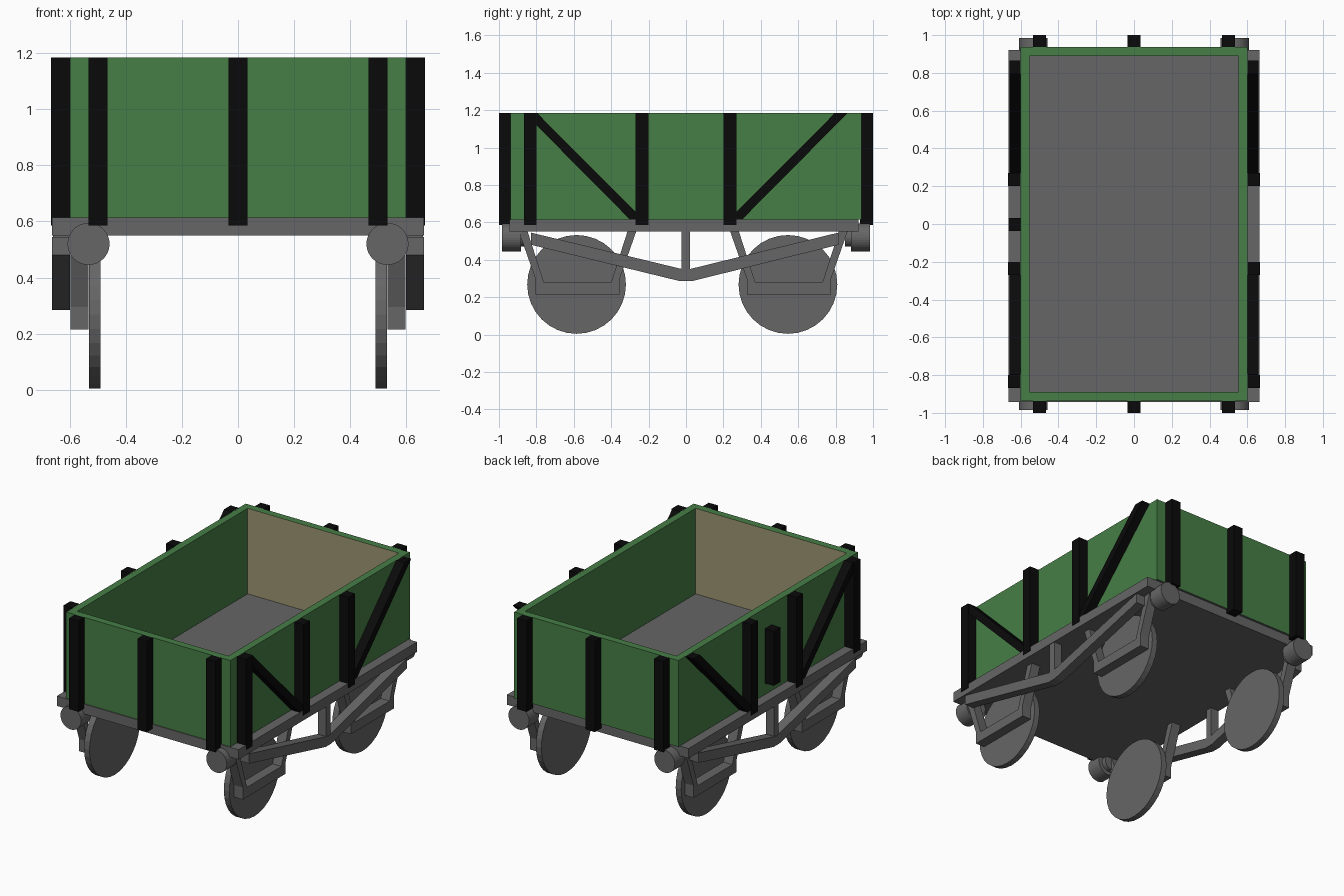
import bpy
import bmesh
from math import radians
from mathutils import Matrix, Vector

if "Cube" in bpy.data.objects:
    bpy.data.objects.remove(bpy.data.objects["Cube"], do_unlink=True)


def material(name, rgb):
    mat = bpy.data.materials.new(name)
    mat.use_nodes = True
    mat.diffuse_color = (*rgb, 1)
    mat.node_tree.nodes["Principled BSDF"].inputs["Base Color"].default_value = (*rgb, 1)
    return mat


GREEN = material("wagon green", (0.063, 0.21, 0.061))
GREY = material("frame grey", (0.133, 0.133, 0.133))
BLACK = material("strap black", (0.003, 0.003, 0.003))
TAN = material("inner wood", (0.337, 0.305, 0.171))


def finish(name, bm, *mats):
    bmesh.ops.recalc_face_normals(bm, faces=bm.faces)
    mesh = bpy.data.meshes.new(name)
    bm.to_mesh(mesh)
    bm.free()
    for mat in mats:
        mesh.materials.append(mat)
    obj = bpy.data.objects.new(name, mesh)
    bpy.context.scene.collection.objects.link(obj)
    return obj


def add_box(bm, lo, hi):
    lo, hi = Vector(lo), Vector(hi)
    place = Matrix.Translation((lo + hi) / 2) @ Matrix.Diagonal((*(hi - lo), 1))
    return bmesh.ops.create_cube(bm, size=1, matrix=place)


def box(name, lo, hi, mat):
    bm = bmesh.new()
    add_box(bm, lo, hi)
    return finish(name, bm, mat)


def plate(name, outline, x0, x1, mat):
    """Extrude a side outline of (y, z) points from x0 to x1."""
    bm = bmesh.new()
    face = bm.faces.new([bm.verts.new((x0, y, z)) for y, z in outline])
    ext = bmesh.ops.extrude_face_region(bm, geom=[face])
    moved = [v for v in ext["geom"] if isinstance(v, bmesh.types.BMVert)]
    bmesh.ops.translate(bm, verts=moved, vec=(x1 - x0, 0, 0))
    return finish(name, bm, mat)


def cylinder(name, centre, radius, depth, axis, mat):
    bm = bmesh.new()
    turn = Matrix.Rotation(radians(90), 4, "Y" if axis == "x" else "X")
    bmesh.ops.create_cone(bm, cap_ends=True, segments=32, radius1=radius, radius2=radius,
                          depth=depth, matrix=Matrix.Translation(centre) @ turn)
    return finish(name, bm, mat)


# Open box body: sunken top, wood inside, grey floor
FLOOR, RIM = 0.615, 1.185
bm = bmesh.new()
add_box(bm, (-0.6, -0.937, FLOOR), (0.6, 0.937, RIM))
bm.normal_update()
top = max(bm.faces, key=lambda f: f.calc_center_median().z)
bmesh.ops.inset_region(bm, faces=[top], thickness=0.067)
ext = bmesh.ops.extrude_face_region(bm, geom=[top])
bmesh.ops.delete(bm, geom=[top], context="FACES_ONLY")
for v in ext["geom"]:
    if isinstance(v, bmesh.types.BMVert):
        v.co.z = FLOOR + 0.005
for f in bm.faces:
    c = f.calc_center_median()
    inside = abs(c.x) < 0.55 and abs(c.y) < 0.9
    if inside and c.z < RIM - 0.01:
        f.material_index = 1 if c.z > FLOOR + 0.1 else 2
finish("wagon_body", bm, GREEN, TAN, GREY)

# Chassis slab
box("chassis", (-0.664, -0.943, 0.55), (0.664, 0.922, FLOOR), GREY)

# End posts
for end, s in (("front", -1), ("back", 1)):
    for i, x in enumerate((-0.5, 0, 0.5)):
        y0, y1 = sorted((s * 0.93, s))
        box(f"{end}_post_{i + 1}", (x - 0.034, y0, 0.585), (x + 0.034, y1, RIM), BLACK)

brace = [(0.27, 0.585), (0.865, RIM), (0.797, RIM), (0.235, 0.62), (0.235, 0.585)]
truss = [(-0.83, 0.545), (-0.83, 0.48), (-0.03, 0.285), (0.03, 0.285),
         (0.815, 0.48), (0.815, 0.545), (0, 0.345)]
# Half of the axle guard, mirrored to a full hanger around the wheel centre
half_guard = [(0.317, 0.56), (0.27, 0.56), (0.18, 0.28)]
guard_foot = [(0.224, 0.215), (0.224, 0.295)]

for side, s in (("left", 1), ("right", -1)):
    # Side posts and diagonal braces
    for i, y in enumerate((-0.833, -0.235, 0.235)):
        x0, x1 = sorted((s * 0.59, s * 0.667))
        box(f"{side}_side_post_{i + 1}", (x0, y - 0.034, 0.585), (x1, y + 0.034, RIM), BLACK)
    for end, t in (("front", -1), ("back", 1)):
        plate(f"{side}_{end}_brace", [(t * y, z) for y, z in brace],
              s * 0.59, s * 0.66, BLACK)

    # Truss rod with its centre strut
    plate(f"{side}_truss", truss, s * 0.6, s * 0.663, GREY)
    x0, x1 = sorted((s * 0.602, s * 0.66))
    box(f"{side}_truss_strut", (x0, -0.024, 0.32), (x1, 0.022, 0.56), GREY)

    # Wheels, axle guards and buffers
    for end, t, yc in (("front", -1, -0.58), ("back", 1, 0.55)):
        wy = yc - 0.005
        cylinder(f"{side}_{end}_wheel", (s * 0.511, wy, 0.268), 0.264, 0.04, "x", GREY)
        half = guard_foot + half_guard
        guard = [(yc + y, z) for y, z in half] + [(yc - y, z) for y, z in reversed(half)]
        plate(f"{side}_{end}_axle_guard", guard, s * 0.533, s * 0.598, GREY)
        cylinder(f"{side}_{end}_buffer_head", (s * 0.533, t * 0.933, 0.52),
                 0.075, 0.104, "y", GREY)
        cylinder(f"{side}_{end}_buffer_stem", (s * 0.533, t * 0.88, 0.52),
                 0.05, 0.06, "y", GREY)

# Label block on one side only
box("right_label_block", (-0.665, -0.037, 0.69), (-0.59, 0.033, 1.05), BLACK)
